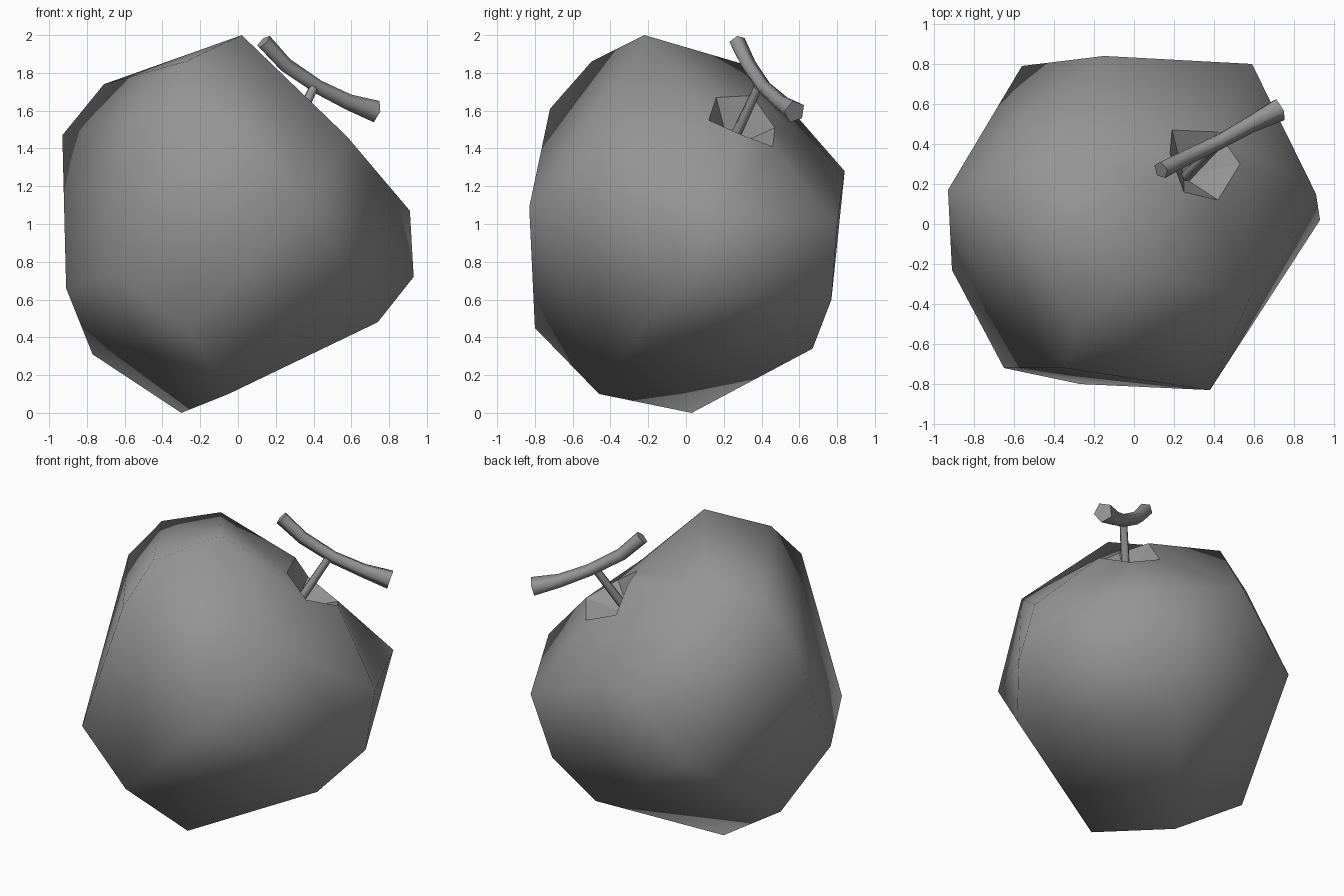
import bpy, bmesh
from math import radians, tau, cos, sin
from mathutils import Vector

cube = bpy.data.objects.get("Cube")
if cube:
    bpy.data.objects.remove(cube, do_unlink=True)

# One grey for everything
grey = bpy.data.materials.new("plain_grey")
grey.use_nodes = True
COLOUR = (0.3, 0.3, 0.3, 1)
grey.diffuse_color = COLOUR
grey.node_tree.nodes["Principled BSDF"].inputs["Base Color"].default_value = COLOUR


def make_object(name, bm):
    bmesh.ops.recalc_face_normals(bm, faces=bm.faces[:])
    mesh = bpy.data.meshes.new(name)
    bm.to_mesh(mesh)
    bm.free()
    mesh.materials.append(grey)
    obj = bpy.data.objects.new(name, mesh)
    bpy.context.collection.objects.link(obj)
    return obj


def smooth(obj, angle):
    bpy.ops.object.select_all(action='DESELECT')
    obj.select_set(True)
    bpy.context.view_layer.objects.active = obj
    bpy.ops.object.shade_smooth_by_angle(angle=radians(angle))


def tube(name, path, radii, sides):
    """Sweep a polygon along a path and cap both ends."""
    bm = bmesh.new()
    path = [Vector(p) for p in path]
    rings = []
    for i, p in enumerate(path):
        along = (path[min(i + 1, len(path) - 1)] - path[max(i - 1, 0)]).normalized()
        side = along.cross(Vector((0, 0, 1))).normalized()
        up = side.cross(along)
        rings.append([bm.verts.new(p + radii[i] * (side * cos(tau * k / sides) + up * sin(tau * k / sides)))
                      for k in range(sides)])
    for a, b in zip(rings, rings[1:]):
        for k in range(sides):
            n = (k + 1) % sides
            bm.faces.new((a[k], a[n], b[n], b[k]))
    bm.faces.new(rings[0])
    bm.faces.new(rings[-1])
    return make_object(name, bm)


# Tilted fruit body: a six-sided crown leads in to a six-sided rim around the stem hollow
pit = Vector((0.25, 0.23, 1.4))
crown_points = [(0.02, -0.22, 2.0), (0.58, -0.37, 1.46), (0.91, 0.15, 1.07),
                (0.59, 0.8, 1.0), (-0.15, 0.84, 1.28), (-0.38, 0.36, 1.83)]
rim_points = [(0.25, 0.16, 1.67), (0.42, 0.12, 1.55), (0.53, 0.30, 1.47),
              (0.42, 0.46, 1.41), (0.19, 0.47, 1.51), (0.18, 0.35, 1.68)]
side_points = [
    # shoulders
    (-0.28, -0.5, 1.86), (-0.71, 0.21, 1.74), (-0.35, -0.72, 1.61), (-0.93, 0.17, 1.47),
    # waist
    (0.38, -0.83, 1.09), (-0.56, 0.79, 0.84), (-0.65, -0.72, 0.74), (0.93, 0.02, 0.72), (-0.91, -0.23, 0.66),
    # underside
    (0.45, 0.77, 0.6), (0.74, -0.22, 0.48), (-0.27, -0.8, 0.45), (0.2, 0.67, 0.34), (-0.77, 0.1, 0.31),
    (-0.05, -0.46, 0.1), (-0.3, 0.03, 0.0)]

bm = bmesh.new()
crown = [bm.verts.new(p) for p in crown_points]
for p in side_points:
    bm.verts.new(p)
bmesh.ops.convex_hull(bm, input=bm.verts[:])
cap = [f for f in bm.faces if all(v in crown for v in f.verts)]
bmesh.ops.delete(bm, geom=cap, context='FACES')

rim = [bm.verts.new(p) for p in rim_points]
bottom = bm.verts.new(pit)
walls = []
for i in range(len(rim)):
    n = (i + 1) % len(rim)
    bm.faces.new((crown[i], crown[n], rim[n], rim[i]))
    walls.append(bm.faces.new((rim[i], rim[n], bottom)))
for f in bm.faces:
    f.smooth = f not in walls
for i in range(len(rim)):
    bm.edges.get((rim[i - 1], rim[i])).smooth = False
make_object("fruit_body", bm)

# Stem rising from the hollow to the twig
stem = tube("stem", [pit - Vector((0.01, 0.01, 0.02)), (0.40, 0.38, 1.72)], [0.03, 0.025], 5)
smooth(stem, 80)

# Crooked twig, flared at its ends
twig = tube("twig",
            [(0.135, 0.27, 1.965), (0.25, 0.33, 1.84), (0.42, 0.41, 1.725), (0.58, 0.5, 1.645), (0.725, 0.575, 1.595)],
            [0.045, 0.042, 0.04, 0.045, 0.062], 5)
smooth(twig, 80)
